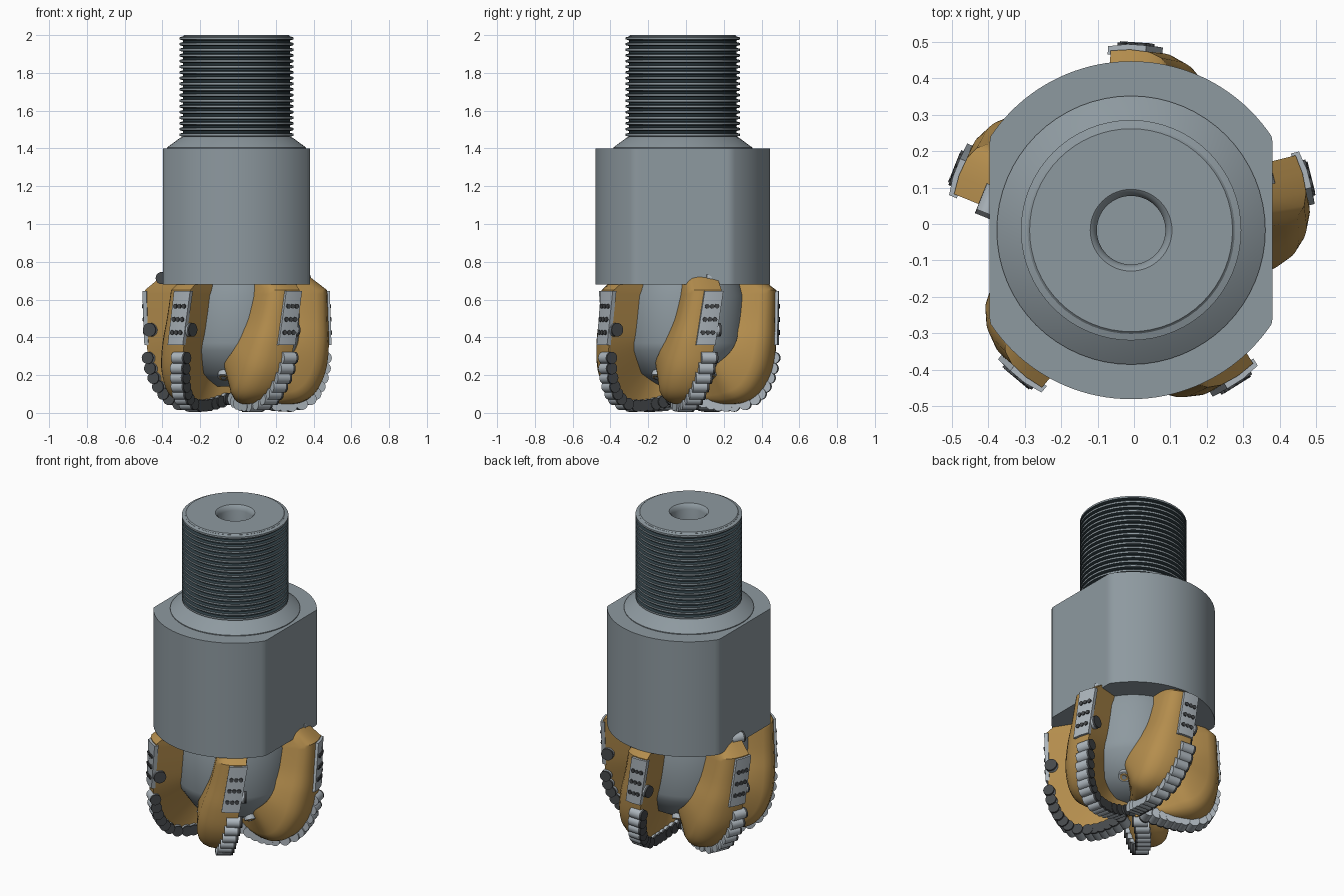
import bpy, bmesh, math
from mathutils import Matrix, Vector

cube = bpy.data.objects.get("Cube")
if cube:
    bpy.data.objects.remove(cube)

AXIS = Vector((-0.008, -0.017, 0))
BLADES = [math.radians(14 + 72 * k) for k in range(5)]


def material(name, rgb):
    m = bpy.data.materials.new(name)
    m.use_nodes = True
    m.diffuse_color = (*rgb, 1)
    m.node_tree.nodes["Principled BSDF"].inputs["Base Color"].default_value = (*rgb, 1)
    return m


steel = material("steel grey", (0.27, 0.32, 0.35))
groove = material("groove dark", (0.03, 0.05, 0.06))
bronze = material("bronze tan", (0.46, 0.27, 0.075))
carbide = material("carbide light grey", (0.42, 0.47, 0.51))
diamond = material("diamond dark grey", (0.06, 0.065, 0.07))


def finish(bm, name, mats, angles=(0,)):
    """Clean the mesh, mark sharp edges and place a copy at each angle."""
    bmesh.ops.remove_doubles(bm, verts=bm.verts, dist=1e-5)
    bmesh.ops.recalc_face_normals(bm, faces=bm.faces)
    for f in bm.faces:
        f.smooth = True
    for e in bm.edges:
        e.smooth = len(e.link_faces) == 2 and e.calc_face_angle(0) < math.radians(32)
    me = bpy.data.meshes.new(name)
    bm.to_mesh(me)
    bm.free()
    for m in mats:
        me.materials.append(m)
    for i, a in enumerate(angles):
        ob = bpy.data.objects.new(name if len(angles) == 1 else f"{name}_{i + 1}", me)
        ob.location = AXIS
        ob.rotation_euler.z = a
        bpy.context.collection.objects.link(ob)


def loft(bm, rings, closed=True, caps=False):
    """Skin quads between successive rings of points."""
    rows = [[bm.verts.new(p) for p in ring] for ring in rings]
    n = len(rows[0])
    for a, b in zip(rows, rows[1:]):
        for i in range(n if closed else n - 1):
            j = (i + 1) % n
            bm.faces.new((a[i], a[j], b[j], b[i]))
    if caps:
        bm.faces.new(rows[0])
        bm.faces.new(rows[-1])


def lathe(name, profile, mats, rule=None, sides=64):
    bm = bmesh.new()
    turn = [2 * math.pi * i / sides for i in range(sides)]
    loft(bm, [[(max(r, 1e-7) * math.cos(a), max(r, 1e-7) * math.sin(a), z) for a in turn]
              for r, z in profile])
    if rule:
        for f in bm.faces:
            f.material_index = rule(f.calc_center_median())
    finish(bm, name, mats)


def rod(bm, centre, axis, radius, length, mat, sides=20):
    """Cylinder centred on a point and pointing along an axis."""
    turn = Vector(axis).to_track_quat("Z", "Y").to_matrix().to_4x4()
    made = bmesh.ops.create_cone(bm, cap_ends=True, segments=sides, radius1=radius, radius2=radius,
                                 depth=length, matrix=Matrix.Translation(centre) @ turn)
    for f in {f for v in made["verts"] for f in v.link_faces}:
        f.material_index = mat


# Shank: round bar with two wrench flats
bm = bmesh.new()
outline = []
for i in range(128):
    a = 2 * math.pi * i / 128
    outline.append((max(-0.388, min(0.388, 0.463 * math.cos(a))), 0.463 * math.sin(a)))
loft(bm, [[(x, y, z) for x, y in outline] for z in (0.68, 1.4)], caps=True)
finish(bm, "shank", [steel])

# Sloped collar above the shank
lathe("collar", [(0, 1.39), (0.368, 1.39), (0.368, 1.405), (0.30, 1.455), (0.28, 1.465), (0, 1.465)], [steel])

# Threaded pin with a bore
pin = [(0.283, 1.45)]
for i in range(18):
    z = 1.462 + i * 0.03
    pin += [(0.284, z), (0.302, z + 0.005), (0.302, z + 0.016), (0.284, z + 0.021)]
pin += [(0.284, 1.994), (0.278, 2.0), (0.112, 2.0), (0.102, 1.992), (0.094, 1.97), (0.094, 1.5), (0, 1.5)]
lathe("threaded_pin", pin, [steel, groove],
      lambda c: int(c.z < 1.99 and 0.27 < math.hypot(c.x, c.y) < 0.2945))

# Core between the blades
lathe("core", [(0, 0.70), (0.31, 0.70), (0.335, 0.62), (0.335, 0.37), (0.325, 0.33),
               (0.245, 0.21), (0.12, 0.14), (0, 0.14)], [steel])

# Blade stations from top to nose: radius, height, leading side, trailing side, root radius, root height
stations = [Vector(s) for s in (
    (0.39, 0.73, 0.09, -0.075, 0.30, 0.70),
    (0.495, 0.65, 0.09, -0.085, 0.30, 0.65),
    (0.495, 0.50, 0.07, -0.12, 0.30, 0.50),
    (0.495, 0.36, 0.05, -0.16, 0.30, 0.40),
    (0.475, 0.22, 0.02, -0.19, 0.27, 0.33),
    (0.42, 0.11, -0.01, -0.20, 0.22, 0.28),
    (0.34, 0.055, -0.03, -0.19, 0.18, 0.25),
    (0.24, 0.045, -0.04, -0.15, 0.14, 0.23),
    (0.14, 0.06, -0.035, -0.10, 0.09, 0.22),
    (0.04, 0.09, -0.01, -0.05, 0.03, 0.20))]


def smooth_path(pts, steps=5):
    """Catmull-Rom curve through the points."""
    p = [pts[0]] + pts + [pts[-1]]
    out = []
    for a, b, c, d in zip(p, p[1:], p[2:], p[3:]):
        for k in range(steps):
            t = k / steps
            out.append(0.5 * (2 * b + (c - a) * t + (2 * a - 5 * b + 4 * c - d) * t * t
                              + (3 * b - a - 3 * c + d) * t ** 3))
    return out + [pts[-1]]


path = [stations[0]] + smooth_path(stations[1:])


def section(s):
    """Blade cross-section with a rounded trailing shoulder."""
    r, z, lead, trail, ri, zi = s
    inward = Vector((ri - r, 0, zi - z)).normalized()
    ring = []
    for u, drop in ((0, 0), (0.3, 0), (0.6, 0.004), (0.8, 0.016), (0.93, 0.038), (1, 0.075)):
        t = lead + (trail - lead) * u
        size = min(1, r / 0.3)
        ring.append(Vector((r - t * t * size, t, z)) + inward * drop * size)
    return ring + [Vector((ri, trail, zi)), Vector((ri, lead, zi))]


bm = bmesh.new()
loft(bm, [section(s) for s in path], caps=True)
finish(bm, "blade", [bronze], BLADES)

# Cutters along each blade's leading edge: light body with a dark face
bm = bmesh.new()


def cutter(r, t, z, radius, length=0.075):
    rod(bm, (r, t - length / 2, z), (0, 1, 0), radius, length, 0)
    rod(bm, (r, t + 0.006, z), (0, 1, 0), radius, 0.014, 1)


cutter(0.463, 0.075, 0.44, 0.036, 0.04)
travelled, last = 1.0, None
for s in path:
    if s[1] > 0.325 and s[0] > 0.4:
        continue
    spot = Vector((s[0], s[1]))
    if last is not None:
        travelled += (spot - last).length
    last = spot
    if travelled > 0.04 and s[0] > 0.05:
        inset = (Vector((s[4], s[5])) - spot).normalized() * 0.008
        cutter(s[0] + inset.x, s[2] + 0.014, max(0.032, s[1] + inset.y - 0.014), 0.032)
        travelled = 0
finish(bm, "cutter_row", [carbide, diamond], BLADES)


# Gauge pads with three rows of buttons
def pad_middle(z):
    return 0.045 * (z - 0.36) / 0.28


bm = bmesh.new()
loft(bm, [[(r - t * t, t, z) for r, t in
           [(0.485, pad_middle(z) - 0.052), (0.508, pad_middle(z) - 0.052), (0.510, pad_middle(z)),
            (0.508, pad_middle(z) + 0.052), (0.485, pad_middle(z) + 0.052)]]
          for z in (0.36, 0.645)], caps=True)
for z in (0.425, 0.495, 0.565):
    for step in (-1, 0, 1):
        t = pad_middle(z) + step * 0.027
        rod(bm, (0.506 - t * t, t, z), (1, 0, 0), 0.0125, 0.016, 1, 12)
finish(bm, "gauge_pad", [carbide, diamond], BLADES)

# Nozzles on the core's lower slope, one in each channel
bm = bmesh.new()
out = Vector((0.5, 0, -0.85)).normalized()
seat = Vector((0.235, 0, 0.2))
rod(bm, seat, out, 0.034, 0.03, 0, 24)
rod(bm, seat + out * 0.012, out, 0.024, 0.012, 1, 24)
rod(bm, seat + out * 0.014, out, 0.015, 0.016, 2, 6)
finish(bm, "nozzle", [carbide, bronze, steel], [a - math.radians(48) for a in BLADES])
